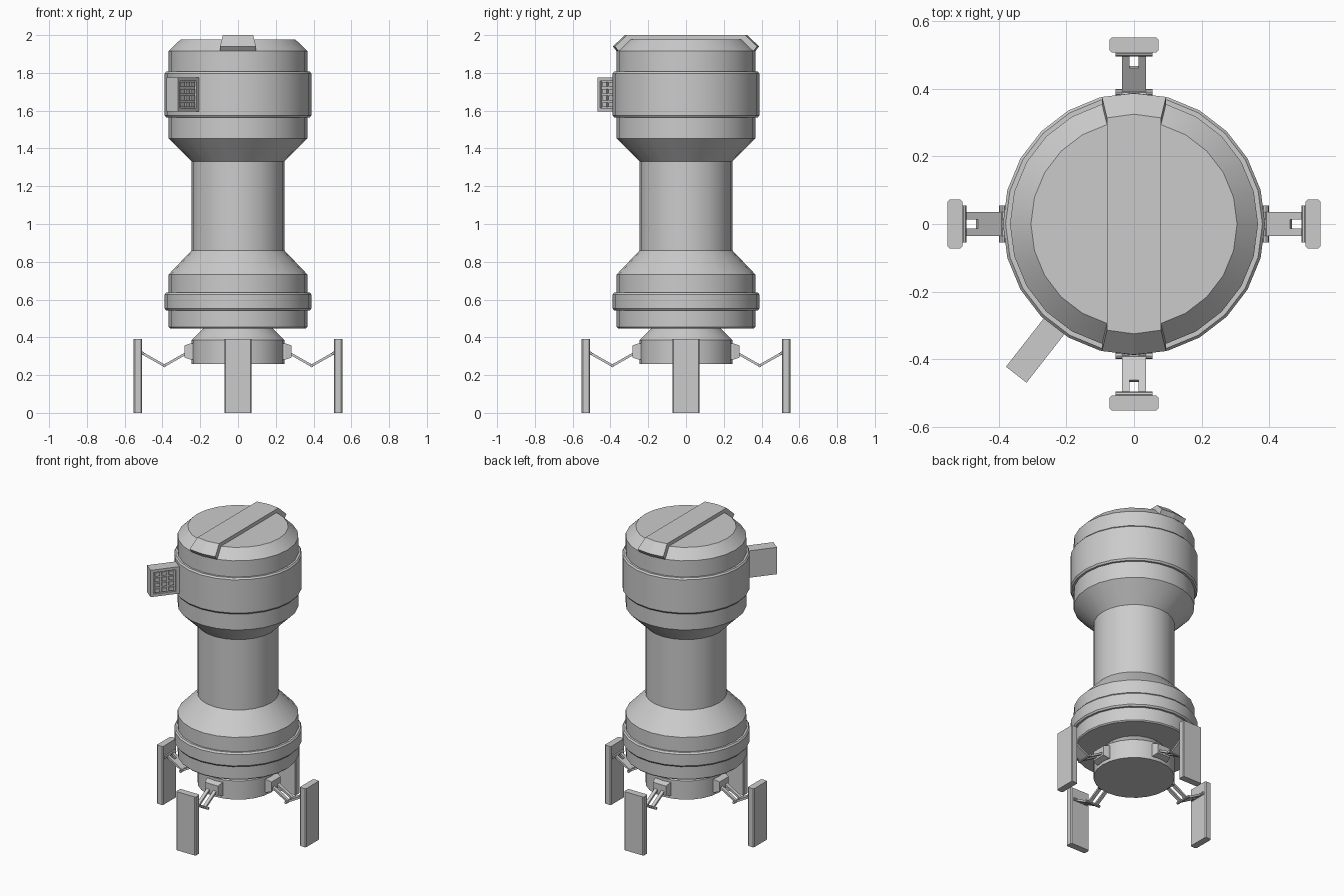
import bpy, bmesh
from math import cos, sin, pi, radians
from mathutils import Matrix, Vector

if "Cube" in bpy.data.objects:
    bpy.data.objects.remove(bpy.data.objects["Cube"])


def finish(name, bm, smooth=False):
    bmesh.ops.recalc_face_normals(bm, faces=bm.faces)
    me = bpy.data.meshes.new(name)
    bm.to_mesh(me)
    bm.free()
    ob = bpy.data.objects.new(name, me)
    bpy.context.collection.objects.link(ob)
    if smooth:
        bpy.context.view_layer.objects.active = ob
        ob.select_set(True)
        bpy.ops.object.shade_smooth_by_angle(angle=radians(25))
        ob.select_set(False)
    return ob


def add_box(bm, lo, hi, m=Matrix()):
    lo, hi = Vector(lo), Vector(hi)
    t = Matrix.Translation((lo + hi) / 2) @ Matrix.Diagonal((*(hi - lo), 1))
    return bmesh.ops.create_cube(bm, size=1, matrix=m @ t)['verts']


def add_bar(bm, p, q, thick, y0, y1, m):
    # flat bar between two (x, z) points
    a, b = Vector((p[0], 0, p[1])), Vector((q[0], 0, q[1]))
    x = (b - a).normalized()
    z = x.cross(Vector((0, 1, 0)))
    frame = Matrix((x, Vector((0, 1, 0)), z)).transposed().to_4x4()
    frame.translation = a
    add_box(bm, (0, y0, -thick / 2), ((b - a).length, y1, thick / 2), m @ frame)


def lathe(name, profile, n=24):
    bm = bmesh.new()
    rings = [[bm.verts.new((r * cos(2 * pi * i / n), r * sin(2 * pi * i / n), z))
              for i in range(n)] for r, z in profile]
    for a, b in zip(rings, rings[1:]):
        for i in range(n):
            j = (i + 1) % n
            bm.faces.new((a[i], a[j], b[j], b[i]))
    bm.faces.new(rings[0])
    bm.faces.new(rings[-1])
    return finish(name, bm, True)


# Main turned body
lathe("body", [(.18, .447), (.36, .447), (.367, .454), (.367, .542), (.38, .542), (.388, .552),
               (.388, .627), (.38, .638), (.367, .638), (.367, .733), (.246, .86),
               (.246, 1.331), (.367, 1.452), (.367, 1.564), (.38, 1.564), (.388, 1.575),
               (.388, 1.797), (.38, 1.807), (.367, 1.807), (.367, 1.915), (.305, 1.976)])
lathe("base_hub", [(.246, .26), (.246, .385), (.18, .45)])

# Strap over the lid: rows along y, bent down and flared at both ends
bm = bmesh.new()
half = [(.325, 2.0, .08, 1.96), (.387, 1.94, .095, 1.94), (.368, 1.915, .095, 1.915)]
rows = [(-y, z, w) for y, z, w, _ in reversed(half)] + [(y, z, w) for y, z, w, _ in half]
path = rows + [(.30, 1.97, .08), (-.30, 1.97, .08)]
grid = []
for y, z, w in path:
    dy = (.011 if y > 0 else -.011)
    grid.append([bm.verts.new((k * w, y - dy * abs(k), z)) for k in (-1, 0, 1)])
n = len(grid)
for i in range(n):
    a, b = grid[i], grid[(i + 1) % n]
    for k in (0, 1):
        bm.faces.new((a[k], a[k + 1], b[k + 1], b[k]))
for k in (0, 2):
    bm.faces.new([g[k] for g in grid])
finish("lid_strap", bm)

# Keypad panel: x runs radially outward, keys on the +y side
pm = Matrix.Rotation(radians(232), 4, 'Z')
x0, x1, z0, z1, t = .36, .566, 1.595, 1.775, .0385
bm = bmesh.new()
add_box(bm, (x0, -t, z0), (x1, t - .014, z1), pm)
finish("keypad_panel", bm)
bm = bmesh.new()
e, xi = .018, .405
for lo, hi in (((x0, z0), (x1, z0 + e)), ((x0, z1 - e), (x1, z1)),
               ((x0, z0 + e), (xi, z1 - e)), ((x1 - e, z0 + e), (x1, z1 - e))):
    add_box(bm, (lo[0], t - .014, lo[1]), (hi[0], t, hi[1]), pm)
finish("keypad_frame", bm)
bm = bmesh.new()
for c in range(3):
    for r in range(4):
        kx, kz = .432 + c * .045, 1.631 + r * .036
        add_box(bm, (kx - .016, t - .015, kz - .012), (kx + .016, t - .004, kz + .012), pm)
finish("keypad_keys", bm)

# Four folding legs
hip, elbow, ankle = (.27, .318), (.39, .25), (.505, .315)
for i, side in enumerate(("right", "back", "left", "front")):
    m = Matrix.Rotation(i * pi / 2, 4, 'Z')

    # foot plate with softened vertical edges
    bm = bmesh.new()
    add_box(bm, (.507, -.072, 0), (.552, .072, .392), m)
    edges = [ed for ed in bm.edges if abs(ed.verts[0].co.z - ed.verts[1].co.z) > .1]
    bmesh.ops.bevel(bm, geom=edges, offset=.006, segments=1, affect='EDGES')
    finish(side + "_foot", bm)

    # hip block, tapered outward
    bm = bmesh.new()
    add_box(bm, (.22, -.057, .282), (.25, .057, .368), m)
    vs = add_box(bm, (.25, -.057, .282), (.282, .057, .368))
    for v in vs:
        if v.co.x > .27:
            v.co.y *= .85
            v.co.z = .325 + (v.co.z - .325) * .75
        v.co = m @ v.co
    finish(side + "_hip_block", bm)

    # linkage: twin inner bars, slotted outer plate, two pins
    bm = bmesh.new()
    mid = (.465, .2925)
    for s in (-1, 1):
        ya, yb = sorted((s * .014, s * .036))
        add_bar(bm, hip, elbow, .013, ya, yb, m)
        add_bar(bm, mid, ankle, .013, ya, yb, m)
    add_bar(bm, elbow, mid, .013, -.036, .036, m)
    for p, r in ((elbow, .009), (ankle, .01)):
        rot = Matrix.Translation((p[0], 0, p[1])) @ Matrix.Rotation(pi / 2, 4, 'X')
        bmesh.ops.create_cone(bm, cap_ends=True, segments=8, radius1=r, radius2=r,
                              depth=.11, matrix=m @ rot)
    finish(side + "_leg_linkage", bm)
